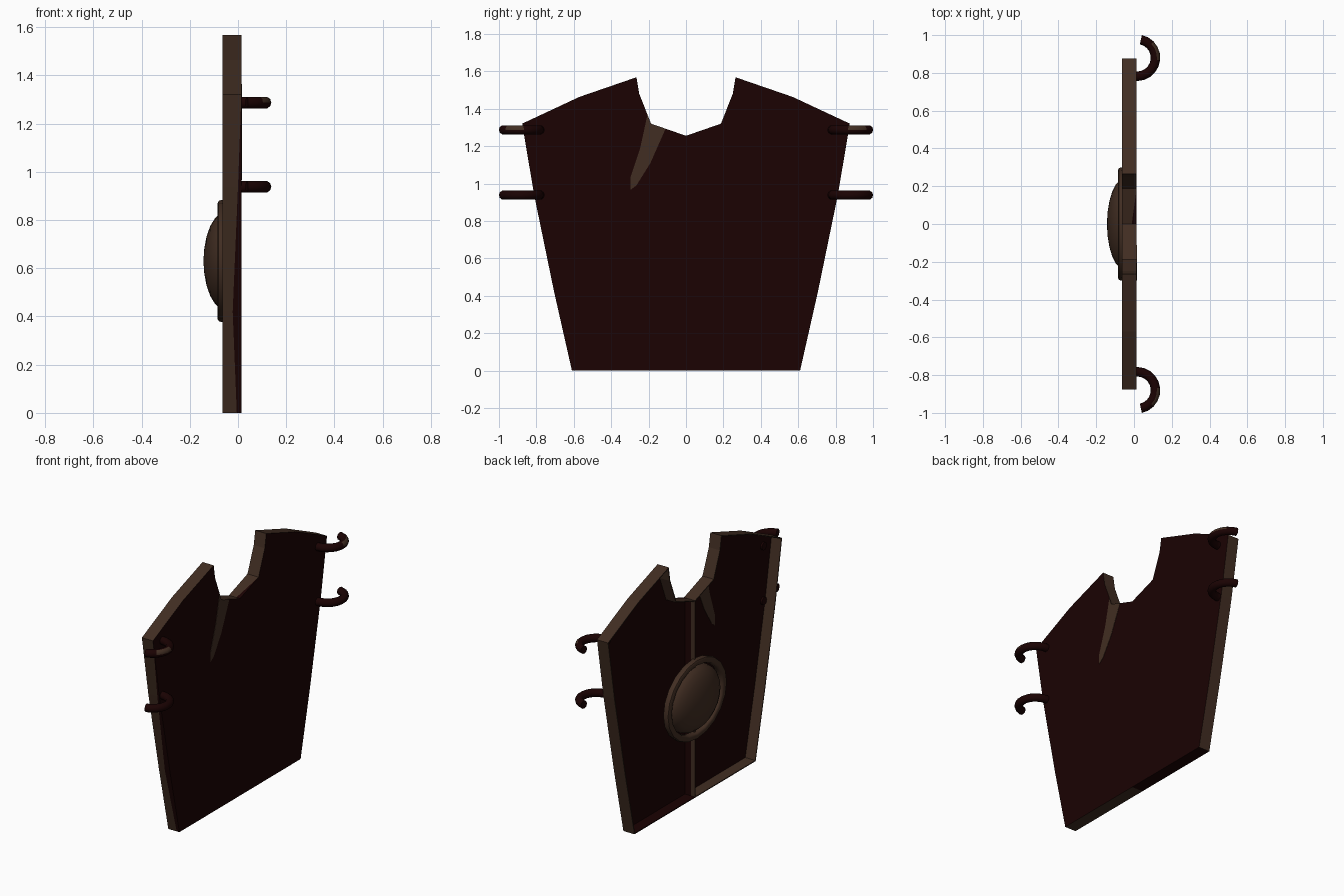
import bpy, bmesh, math
from mathutils import Vector

if "Cube" in bpy.data.objects:
    bpy.data.objects.remove(bpy.data.objects["Cube"])


def material(name, rgb):
    m = bpy.data.materials.new(name)
    m.diffuse_color = (*rgb, 1)
    m.use_nodes = True
    m.node_tree.nodes["Principled BSDF"].inputs["Base Color"].default_value = m.diffuse_color
    return m


BROWN = material("aged brown", (0.053, 0.0265, 0.016))
DARK = material("dark oxblood", (0.0105, 0.0007, 0.0007))

# Right half of the plate outline, as (y, z), starting on the centre line
HALF = [(0, 0), (0.61, 0), (0.705, 0.42), (0.812, 0.94), (0.876, 1.32),
        (0.57, 1.463), (0.265, 1.568), (0.25, 1.48), (0.187, 1.32), (0, 1.255)]
FRONT, FIELD, BACK = -0.064, 0.006, 0.014
# Where the dark backing meets the brown edge, for each outline point
SEAM = [-0.005, -0.005, -0.022, 0.0] + [BACK] * 6


def finish(name, bm, mats, smooth=None):
    bmesh.ops.recalc_face_normals(bm, faces=bm.faces)
    me = bpy.data.meshes.new(name)
    bm.to_mesh(me)
    bm.free()
    for m in mats:
        me.materials.append(m)
    ob = bpy.data.objects.new(name, me)
    bpy.context.collection.objects.link(ob)
    if smooth:
        bpy.context.view_layer.objects.active = ob
        ob.select_set(True)
        bpy.ops.object.shade_smooth_by_angle(angle=math.radians(smooth))
        ob.select_set(False)
    return ob


def prism(pts, x0, x1):
    """Extrude a (y, z) outline along x."""
    bm = bmesh.new()
    a, b = ([bm.verts.new((x, y, z)) for y, z in pts] for x in (x0, x1))
    bm.faces.new(a)
    bm.faces.new(b)
    for i in range(len(pts)):
        bm.faces.new((a[i - 1], a[i], b[i], b[i - 1]))
    return bm


def inset(pts, widths):
    """Mitred inset of a counter-clockwise outline."""
    n, lines, out = len(pts), [], []
    for i in range(n):
        a, b = Vector(pts[i]), Vector(pts[(i + 1) % n])
        d = (b - a).normalized()
        lines.append((a + Vector((-d.y, d.x)) * widths[i], d))
    for i in range(n):
        (p, d), (q, e) = lines[i - 1], lines[i]
        out.append(p + d * ((q - p).cross(e) / d.cross(e)))
    return out


# Breast plate: hollow shell with thin walls round the edge and down the centre
bm = bmesh.new()
last = len(HALF) - 1
inner = inset(HALF, [0.006] * last + [0.003])
for s in (1, -1):
    def loop(pts, xs):
        return [bm.verts.new((x, s * p[0], p[1])) for p, x in zip(pts, xs)]
    n = last + 1
    seam = SEAM[:-1] + [-0.012 if s > 0 else BACK]
    outer, mid, back = loop(HALF, [FRONT] * n), loop(HALF, seam), loop(HALF, [BACK] * n)
    lip, step, field = (loop(inner, [x] * n) for x in (FRONT, -0.036, FIELD))
    faces = [(field, 1), (back, 1)]
    for i in range(n):
        j = (i + 1) % n
        # One half has a dark base and a centre wall that is dark near the field
        base = s > 0 and i == 0
        faces.append(((outer[i], lip[i], lip[j], outer[j]), int(base)))
        faces.append(((lip[i], step[i], step[j], lip[j]), int(base)))
        faces.append(((step[i], field[i], field[j], step[j]),
                      int(s > 0 and i in (0, last))))
        if i != last:
            dark_back = base or (i == last - 1 if s > 0 else i > 0)
            faces.append(((outer[i], outer[j], mid[j], mid[i]), int(base)))
            faces.append(((mid[i], mid[j], back[j], back[i]), int(dark_back)))
    for verts, mat in faces:
        bm.faces.new(verts).material_index = mat
bmesh.ops.remove_doubles(bm, verts=bm.verts, dist=0.0005)
finish("breast_plate", bm, [BROWN, DARK])

# Brown wedge beside the neck, as a thin plate on each face
wedge = [(-0.207, 1.365), (-0.225, 1.28), (-0.245, 1.19), (-0.298, 1.03), (-0.298, 0.965),
         (-0.265, 0.99), (-0.19, 1.11), (-0.11, 1.291), (-0.188, 1.319)]
finish("neck_wedge_back", prism(wedge, BACK - 0.003, BACK + 0.002), [BROWN])
finish("neck_wedge_front", prism(wedge, FIELD - 0.002, FIELD + 0.002), [BROWN])


def lathe(name, profile, segs, smooth, closed=False):
    """Oval turned part around the x axis; profile is (radius factor, x)."""
    bm = bmesh.new()
    rings = []
    for r, x in profile:
        rings.append([bm.verts.new((x, 0.30 * r * math.cos(a), 0.63 + 0.253 * r * math.sin(a)))
                      for a in (2 * math.pi * k / segs for k in range(segs))])
    count = len(rings) if closed else len(rings) - 1
    for i in range(count):
        a, b = rings[i], rings[(i + 1) % len(rings)]
        for k in range(segs):
            m = (k + 1) % segs
            bm.faces.new((a[k], a[m], b[m], b[k]))
    if not closed:
        bm.faces.new(rings[0])
        bm.faces.new(rings[-1])
    return finish(name, bm, [BROWN], smooth)


# Central boss: rounded ring and dome, carried on the centre wall
BASE = -0.048
lathe("boss_ring", [(0.99, BASE), (1.0, -0.07), (0.985, -0.08), (0.955, -0.084),
                    (0.885, -0.084), (0.855, -0.079), (0.84, -0.07), (0.84, BASE)],
      20, 35, True)
dome = [(0.81 * math.cos(t), BASE - 0.095 * math.sin(t))
        for t in (math.radians(a) for a in (0, 15, 30, 45, 60, 75, 87))]
lathe("boss_dome", dome, 24, 40)


def hook(name, side, z, patch, sides=10, tube=0.025):
    """Curled strap hook swept along an arc in the horizontal plane."""
    path = [(-0.005, 0.782, -90)]
    for k in range(11):
        a = -90 + k * 16.8
        path.append((0.016 + 0.098 * math.cos(math.radians(a)),
                     0.88 + 0.098 * math.sin(math.radians(a)), a))
    bm = bmesh.new()
    rings = []
    for x, y, a in path:
        ca, sa = math.cos(math.radians(a)), math.sin(math.radians(a))
        ring = []
        for k in range(sides):
            t = 2 * math.pi * k / sides
            r = tube * math.cos(t)
            ring.append(bm.verts.new((x + r * ca, side * (y + r * sa), z + tube * math.sin(t))))
        rings.append(ring)
    for i, (a, b) in enumerate(zip(rings, rings[1:])):
        for k in range(sides):
            m = (k + 1) % sides
            f = bm.faces.new((a[k], a[m], b[m], b[k]))
            # Worn brown patch on the upper outside of the curl
            f.material_index = int(patch and 6 <= i <= 8 and k in (0, 1))
    bm.faces.new(rings[0])
    bm.faces.new(rings[-1])
    finish(name, bm, [DARK, BROWN], 40)


# Two strap hooks on each side
for side, label in ((1, "left"), (-1, "right")):
    hook("upper_hook_" + label, side, 1.287, True)
    hook("lower_hook_" + label, side, 0.938, False)
